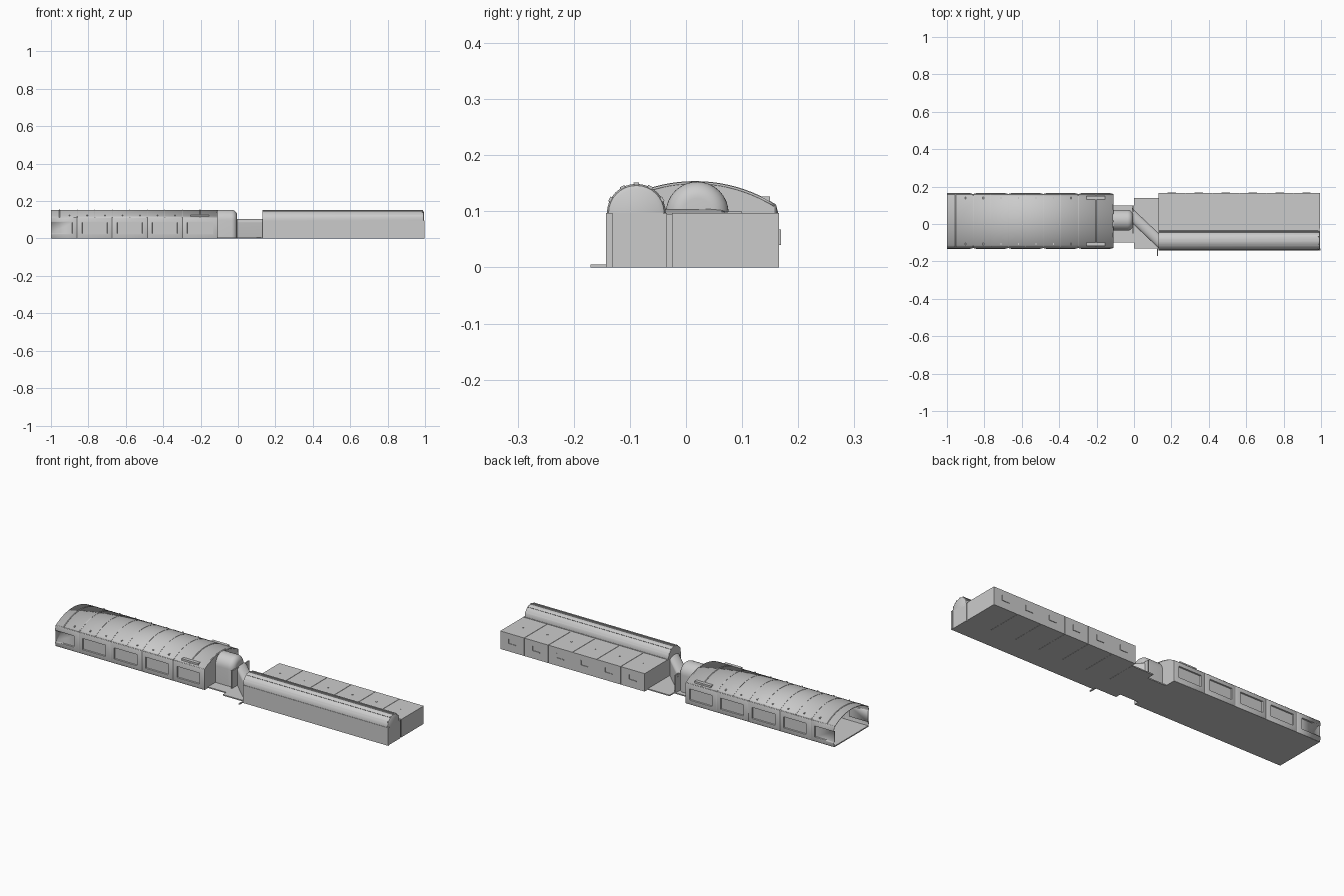
import bpy, bmesh, math
from mathutils import Vector

if "Cube" in bpy.data.objects:
    bpy.data.objects.remove(bpy.data.objects["Cube"])


def finish(name, bm, smooth=True, thick=0.0):
    bmesh.ops.remove_doubles(bm, verts=bm.verts, dist=1e-5)
    bmesh.ops.recalc_face_normals(bm, faces=bm.faces)
    me = bpy.data.meshes.new(name)
    bm.to_mesh(me)
    bm.free()
    ob = bpy.data.objects.new(name, me)
    bpy.context.collection.objects.link(ob)
    bpy.ops.object.select_all(action='DESELECT')
    ob.select_set(True)
    bpy.context.view_layer.objects.active = ob
    if smooth:
        bpy.ops.object.shade_smooth_by_angle(angle=math.radians(35))
    if thick:
        m = ob.modifiers.new("shell", 'SOLIDIFY')
        m.thickness = thick
        m.offset = 0
    return ob


def loft(name, rings, closed=True, caps=True, thick=0.0):
    bm = bmesh.new()
    vs = [[bm.verts.new(p) for p in r] for r in rings]
    n = len(vs[0])
    for a, b in zip(vs, vs[1:]):
        for i in range(n if closed else n - 1):
            j = (i + 1) % n
            bm.faces.new((a[i], a[j], b[j], b[i]))
    if caps:
        bm.faces.new(vs[0])
        bm.faces.new(vs[-1])
    return finish(name, bm, thick=thick)


def prism(name, prof, x0, x1, **kw):
    return loft(name, [[(x, y, z) for y, z in prof] for x in (x0, x1)], **kw)


def box(name, x0, x1, y0, y1, z0, z1):
    return prism(name, [(y0, z0), (y1, z0), (y1, z1), (y0, z1)], x0, x1)


def vault(cy, hw, wall, rise, n=16, base=0.0):
    """Straight walls topped by a half ellipse."""
    return ([(cy + hw, base)] +
            [(cy + hw * math.cos(math.pi * i / n), wall + rise * math.sin(math.pi * i / n))
             for i in range(n + 1)] + [(cy - hw, base)])


# ---------- long hall with shallow curved roof ----------
HC, HW, HZ, TOP = 0.016, 0.143, 0.112, 0.153
X0, X1, BAY = -1.0, -0.11, 0.1875


def roof_arc(lift=0.0, n=20):
    rise = TOP - HZ
    R = (HW * HW + rise * rise) / (2 * rise)
    a = math.asin(HW / R)
    out = []
    for i in range(n + 1):
        t = a - 2 * a * i / n
        out.append((HC + (R + lift) * math.sin(t), TOP - R + (R + lift) * math.cos(t)))
    return out


def roof_z(y):
    rise = TOP - HZ
    R = (HW * HW + rise * rise) / (2 * rise)
    return TOP - R + math.sqrt(R * R - (y - HC) ** 2)


prism("hall_floor", [(HC - HW, 0), (HC + HW, 0), (HC + HW, .006), (HC - HW, .006)], X0, X1)
prism("hall_roof", roof_arc(-0.002), X0, X1, closed=False, caps=False, thick=0.004)
prism("hall_end_wall", roof_arc() + [(HC - HW, 0), (HC + HW, 0)], X1 - 0.006, X1)
for k in range(1, 10):
    x = X1 - k * BAY / 2
    prism("roof_seam", roof_arc(0.001) + roof_arc(-0.006)[::-1], x - 0.002, x + 0.002)

# side walls: bulging bays with framed windows, end bay cut by the open end
for side, label in ((1, "back"), (-1, "front")):
    bm = bmesh.new()
    y = HC + side * HW
    for k in range(5):
        a, b = X1 - (k + 1) * BAY, X1 - k * BAY
        pts = [(a, y, 0), (b, y, 0), (b, y, HZ), (a, y, HZ)]
        if side > 0:
            pts.reverse()
        f = bm.faces.new([bm.verts.new(p) for p in pts])
        f.normal_update()
        for t, d in ((0.003, 0.001), (0.027, 0.005), (0.006, 0.0), (0.002, -0.006)):
            bmesh.ops.inset_individual(bm, faces=[f], thickness=t, depth=d)
            f.normal_update()
    bmesh.ops.bisect_plane(bm, geom=bm.verts[:] + bm.edges[:] + bm.faces[:],
                           plane_co=(X0, 0, 0), plane_no=(-1, 0, 0), clear_outer=True)
    finish("hall_wall_" + label, bm, thick=0.002)
    # roof hatch and small fixings near the eaves
    hy = HC + side * 0.122
    box("roof_hatch", -0.255, -0.155, hy - 0.012, hy + 0.012, HZ + 0.004, roof_z(hy) + 0.003)
    for k in range(7):
        x = -0.9 + k * 0.094
        box("roof_fixing", x - 0.003, x + 0.003, hy - 0.006, hy + 0.006, HZ + 0.005, roof_z(hy) + 0.002)

# ---------- connector with rounded arched mouth ----------
CC, CW, WZ = 0.020, 0.056, 0.097
rings = [[(X1, y, z) for y, z in vault(CC, CW, WZ, CW)]]
for i in range(9):
    t = math.pi / 2 * i / 8
    w = CW - 0.030 * (1 - math.cos(t))
    x = -0.035 + 0.030 * math.sin(t)
    rings.append([(x, y, z) for y, z in vault(CC, w, WZ, w)])
loft("connector", rings)
box("connector_floor", X1, 0.0, -0.10, 0.10, 0, 0.006)
box("connector_threshold", -0.008, -0.002, -0.05, 0.10, 0, 0.10)

# ---------- slanted link passage ----------
box("link_floor", 0.0, 0.13, -0.13, 0.14, 0, 0.006)
box("link_marker", 0.122, 0.129, -0.17, -0.12, 0, 0.005)
loft("link_passage", [[(x, y, z) for y, z in vault(cy, 0.040, 0.085, 0.019)]
                      for x, cy in ((-0.01, 0.045), (0.13, -0.088))])

# ---------- long corridor with vaulted, ribbed roof ----------
E0, E1, KC, KW = 0.13, 0.995, -0.0885, 0.0545
box("corridor_walls", E0, E1, KC - KW, KC + KW, 0, WZ)
rings = [[(x, y, z) for y, z in vault(KC, KW - s, WZ, 0.054 - s, base=WZ - 0.01)]
         for x, s in ((E0, 0.002), (E1 - 0.012, 0.002), (E1 - 0.004, 0.005), (E1, 0.012))]
loft("corridor_vault", rings)
for a in (28, 62, 90, 118, 152):
    # raised lengthwise roof strips
    prof = []
    for d, r in ((-5, .050), (-5, .0545), (5, .0545), (5, .050)):
        t = math.radians(a + d)
        prof.append((KC + r * math.cos(t), WZ + r * math.sin(t)))
    prism("vault_strip", prof, E0, E1 - 0.006)
box("corridor_corner_post", E1 - 0.01, E1 + 0.003, KC - KW, KC - KW + 0.012, 0, WZ)
box("corridor_joint", E0, E1 - 0.004, KC + KW, -0.024, 0, WZ - 0.002)

# ---------- row of six side rooms ----------
W = (E1 - E0) / 6
RY0, RY1 = -0.025, 0.166
box("rooms_core", E0 + 0.002, E1 - 0.002, RY0, RY1 - 0.002, 0.001, WZ - 0.002)
for k in range(6):
    a, b = E0 + k * W, E0 + (k + 1) * W
    box("room", a + 0.001, b - 0.001, RY0, RY1, 0, WZ)
    c = (a + b) / 2
    # angled window trim on the back wall and a roof fixing
    box("window_sill", c - 0.022, c + 0.022, RY1 - 0.002, RY1 + 0.003, 0.040, 0.044)
    box("window_jamb", c + 0.019, c + 0.022, RY1 - 0.002, RY1 + 0.003, 0.040, 0.068)
    box("room_roof_fixing", c - 0.003, c + 0.003, 0.068, 0.074, WZ - 0.001, WZ + 0.002)
